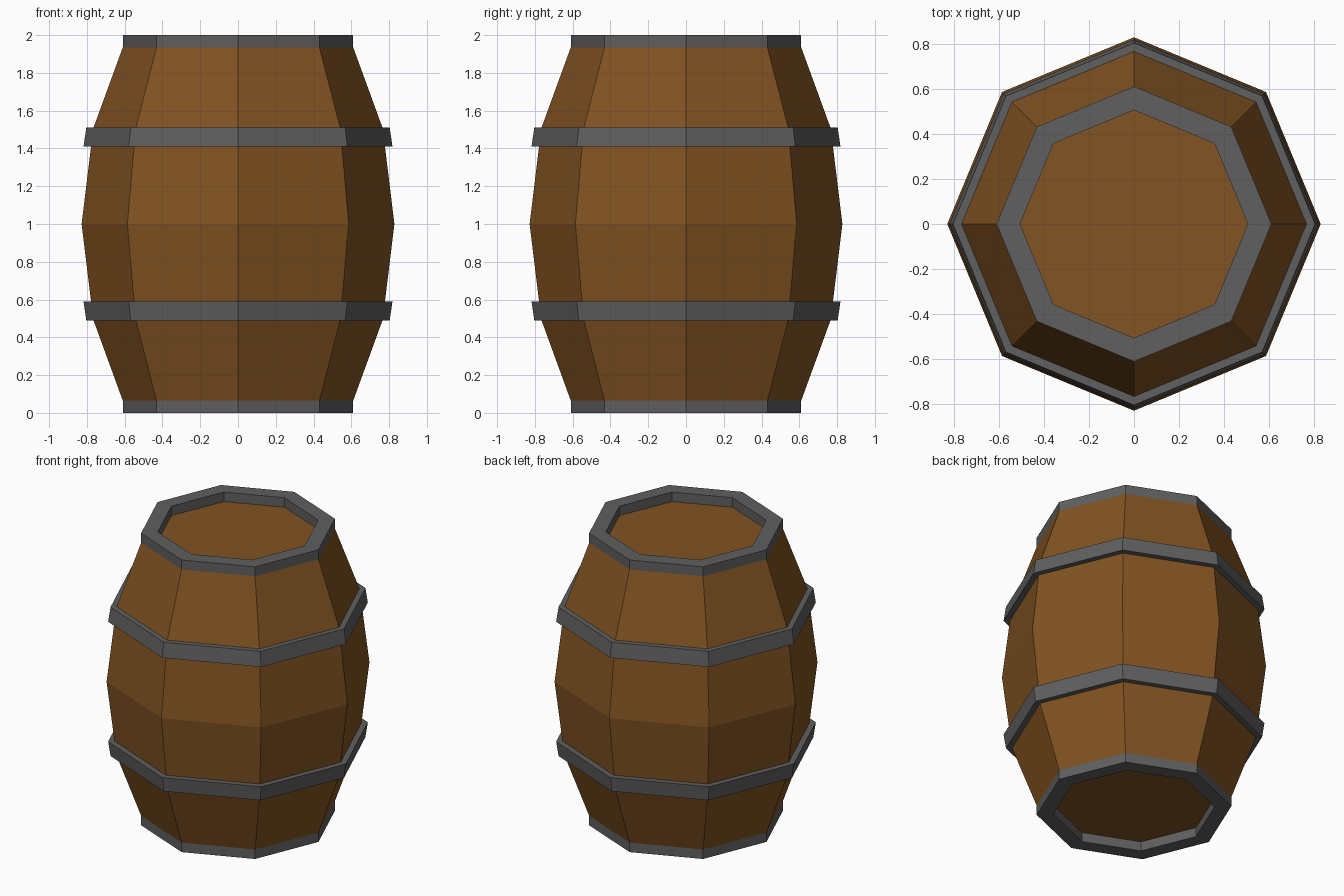
import bpy, bmesh, math

if "Cube" in bpy.data.objects:
    bpy.data.objects.remove(bpy.data.objects["Cube"])

SIDES = 8


def material(name, rgb):
    m = bpy.data.materials.new(name)
    m.diffuse_color = (*rgb, 1)
    m.use_nodes = True
    m.node_tree.nodes["Principled BSDF"].inputs["Base Color"].default_value = m.diffuse_color
    return m


wood = material("wood", (0.223, 0.087, 0.016))
iron = material("iron", (0.115, 0.115, 0.115))


def lathe(name, profile, mat, closed):
    """Turn an (r, z) profile into an octagonal solid: closed ring or capped body."""
    bm = bmesh.new()
    loops = [[bm.verts.new((r * math.cos(math.tau * i / SIDES),
                            r * math.sin(math.tau * i / SIDES), z))
              for i in range(SIDES)] for r, z in profile]
    pairs = list(zip(loops, loops[1:]))
    if closed:
        pairs.append((loops[-1], loops[0]))
    else:
        bm.faces.new(loops[0][::-1])
        bm.faces.new(loops[-1])
    for a, b in pairs:
        for i in range(SIDES):
            j = (i + 1) % SIDES
            bm.faces.new((a[i], a[j], b[j], b[i]))
    bmesh.ops.recalc_face_normals(bm, faces=bm.faces)
    mesh = bpy.data.meshes.new(name)
    bm.to_mesh(mesh)
    bm.free()
    mesh.materials.append(mat)
    obj = bpy.data.objects.new(name, mesh)
    bpy.context.collection.objects.link(obj)


# Bulging wooden body, closed by the two recessed lids
half = [(0.61, 0.065), (0.765, 0.49), (0.778, 0.59)]
body = half + [(0.828, 1.0)] + [(r, 2 - z) for r, z in reversed(half)]
lathe("barrel_body", body, wood, False)

# End rims and hoops, mirrored about mid height
rim = [(0.61, 0.0), (0.61, 0.065), (0.505, 0.065), (0.505, 0.0)]
hoop = [(0.803, 0.49), (0.818, 0.59), (0.77, 0.59), (0.757, 0.49)]
for part, profile in (("end_rim", rim), ("hoop", hoop)):
    lathe("lower_" + part, profile, iron, True)
    lathe("upper_" + part, [(r, 2 - z) for r, z in profile], iron, True)
